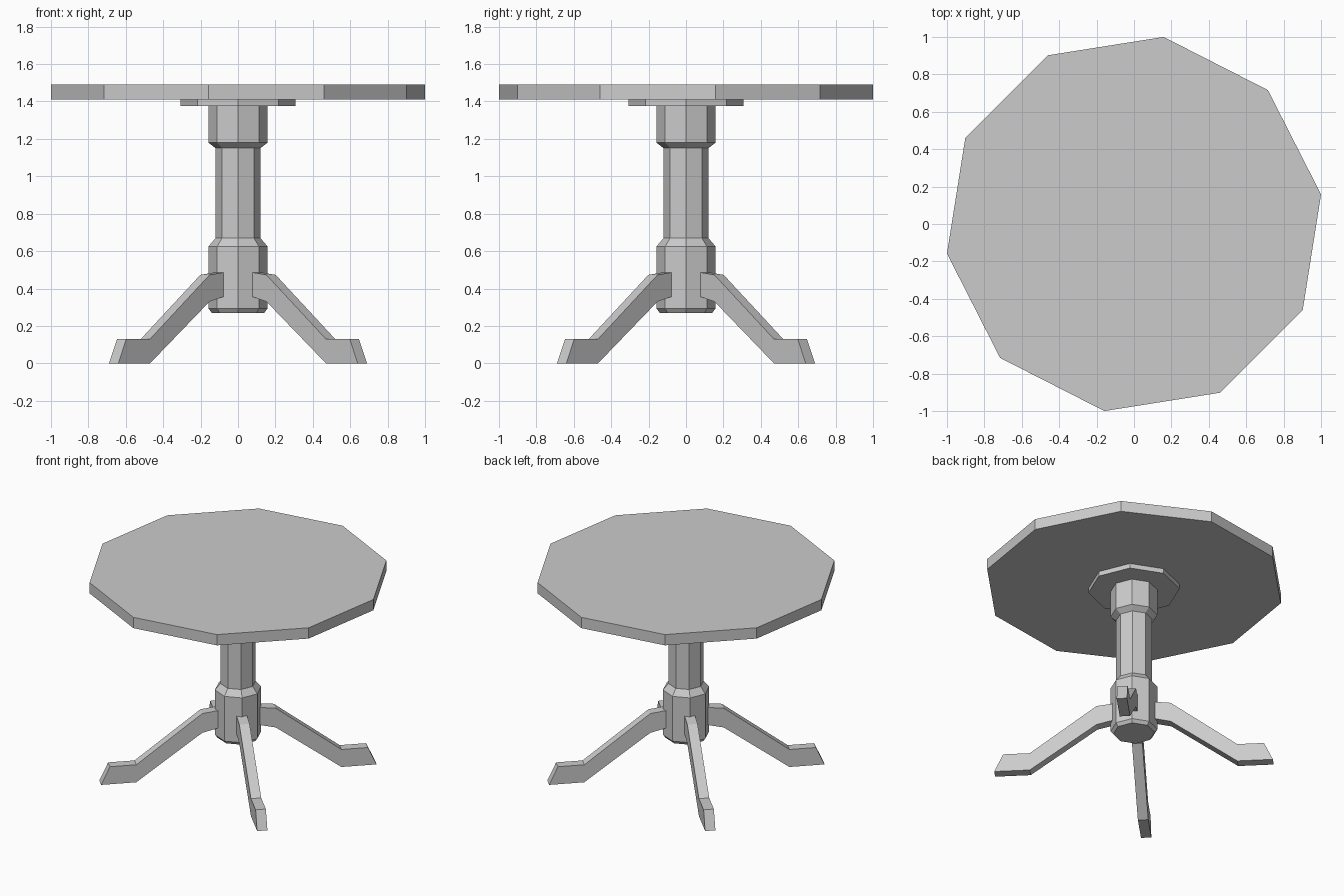
import bpy, bmesh
from math import cos, sin, pi, radians

if "Cube" in bpy.data.objects:
    bpy.data.objects.remove(bpy.data.objects["Cube"])


def make_object(name, bm):
    bmesh.ops.recalc_face_normals(bm, faces=bm.faces)
    mesh = bpy.data.meshes.new(name)
    bm.to_mesh(mesh)
    bm.free()
    obj = bpy.data.objects.new(name, mesh)
    bpy.context.collection.objects.link(obj)
    return obj


def turned(name, profile, sides, start=0.0):
    """Capped faceted lathe from (radius, z) pairs."""
    bm = bmesh.new()
    rings = []
    for r, z in profile:
        angles = [start + 2 * pi * i / sides for i in range(sides)]
        rings.append([bm.verts.new((r * cos(a), r * sin(a), z)) for a in angles])
    for lo, hi in zip(rings, rings[1:]):
        for i in range(sides):
            j = (i + 1) % sides
            bm.faces.new((lo[i], lo[j], hi[j], hi[i]))
    bm.faces.new(rings[0])
    bm.faces.new(rings[-1])
    return make_object(name, bm)


def leg(name, profile, half_width, angle):
    """Side profile of (distance, z) pairs, given thickness and turned outward."""
    bm = bmesh.new()
    c, s = cos(angle), sin(angle)
    left, right = [
        [bm.verts.new((d * c - w * s, d * s + w * c, z)) for d, z in profile]
        for w in (half_width, -half_width)]
    bm.faces.new(left)
    bm.faces.new(right)
    n = len(profile)
    for i in range(n):
        j = (i + 1) % n
        bm.faces.new((left[i], left[j], right[j], right[i]))
    return make_object(name, bm)


# Ten-sided top and the octagonal plate under it
turned("table_top", [(1.0125, 1.41), (1.0125, 1.49)], 10, radians(9))
turned("mounting_plate", [(0.308, 1.375), (0.308, 1.41)], 8)

# Octagonal pedestal with thicker collars at both ends
turned("pedestal", [(0.14, 0.27), (0.158, 0.293), (0.158, 0.625), (0.12, 0.67),
                    (0.12, 1.15), (0.158, 1.18), (0.158, 1.375)], 8)

# Four splayed legs on the diagonals
LEG = [(0.12, 0.362), (0.25, 0.33), (0.70, 0.0), (0.94, 0.0),
       (0.88, 0.13), (0.70, 0.13), (0.25, 0.473), (0.12, 0.489)]
for k in range(4):
    leg(f"leg_{k + 1}", LEG, 0.035, radians(45 + 90 * k))
